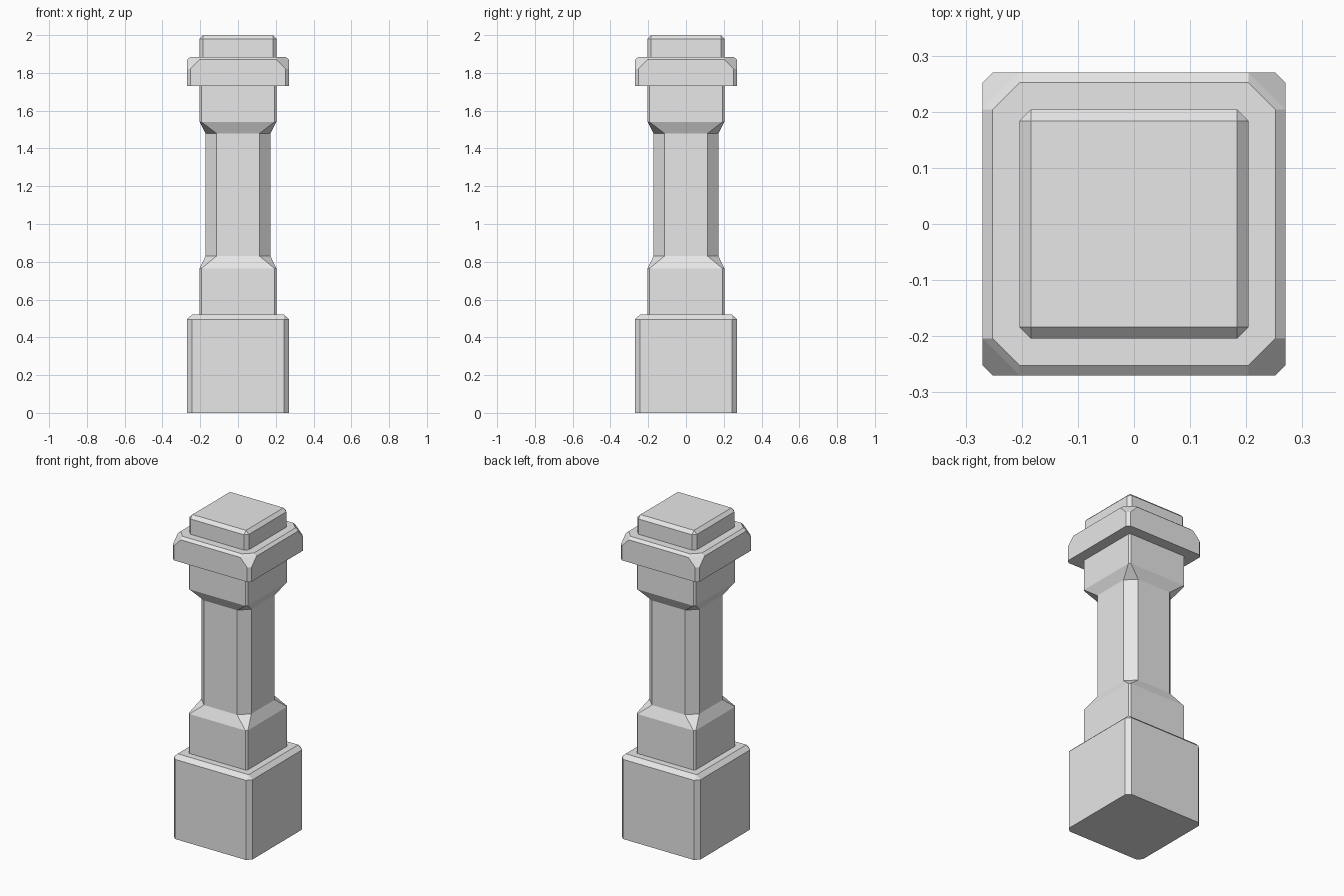
import bpy
import bmesh

cube = bpy.data.objects.get("Cube")
if cube:
    bpy.data.objects.remove(cube, do_unlink=True)

stone = bpy.data.materials.new("grey stone")
stone.use_nodes = True
colour = (0.8, 0.8, 0.8, 1)
stone.diffuse_color = colour
stone.node_tree.nodes["Principled BSDF"].inputs["Base Color"].default_value = colour


def corners(half, cut):
    """Square outline with clipped corners, counter-clockwise."""
    a, b = half, half - cut
    return [(a, -b), (a, b), (b, a), (-b, a), (-a, b), (-a, -b), (-b, -a), (b, -a)]


def loft(name, rings):
    """Join clipped squares given as (half width, corner cut, height)."""
    bm = bmesh.new()
    loops = [[bm.verts.new((x, y, z)) for x, y in corners(half, cut)]
             for half, cut, z in rings]
    for low, high in zip(loops, loops[1:]):
        for i in range(8):
            j = (i + 1) % 8
            bm.faces.new((low[i], low[j], high[j], high[i]))
    bm.faces.new(loops[0][::-1])
    bm.faces.new(loops[-1])
    # Merge corners that come to a point
    bmesh.ops.remove_doubles(bm, verts=bm.verts, dist=0.0005)
    bmesh.ops.recalc_face_normals(bm, faces=bm.faces)
    mesh = bpy.data.meshes.new(name)
    bm.to_mesh(mesh)
    bm.free()
    mesh.materials.append(stone)
    bpy.context.collection.objects.link(bpy.data.objects.new(name, mesh))


# Plinth with bevelled upright and top edges
loft("plinth", [(0.27, 0.026, 0), (0.27, 0.026, 0.495), (0.244, 0, 0.52)])

# Column: lower block, chamfered shaft, upper block
loft("column", [(0.203, 0.01, 0.52), (0.203, 0.01, 0.765),
                (0.172, 0.058, 0.83), (0.172, 0.058, 1.48),
                (0.203, 0.01, 1.54), (0.203, 0.01, 1.73)])

# Cap slab with broad clipped upper corners
loft("cap_slab", [(0.27, 0.018, 1.73), (0.27, 0.018, 1.82),
                  (0.27, 0.066, 1.87), (0.252, 0.048, 1.885)])

# Top block with bevelled edges
loft("top_block", [(0.204, 0.02, 1.885), (0.204, 0.02, 1.98), (0.184, 0, 2)])
